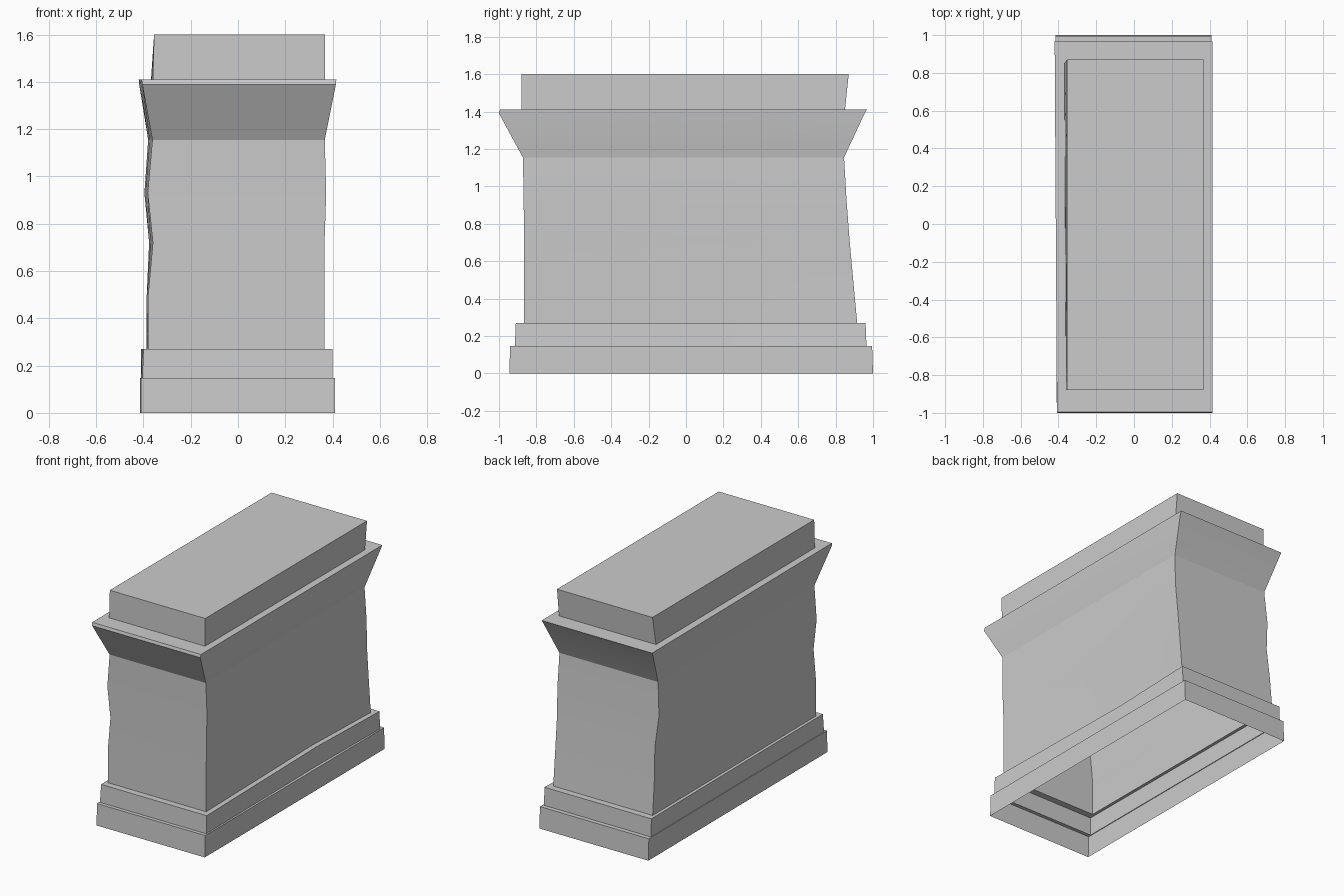
import bpy
import bmesh
import math

default = bpy.data.objects.get("Cube")
if default:
    bpy.data.objects.remove(default, do_unlink=True)

# Plain stone colour
stone = bpy.data.materials.new("pale grey stone")
stone.use_nodes = True
colour = (0.6, 0.6, 0.6, 1)
stone.diffuse_color = colour
stone.node_tree.nodes["Principled BSDF"].inputs["Base Color"].default_value = colour

DENT_Y = 0.31  # where the worn right-hand side sinks in


def ring(bm, z, left_front, left_back, right, front, back, dent=0):
    """One slightly uneven horizontal outline of the shell."""
    t = (DENT_Y - front) / (back - front)
    left_mid = left_front + (left_back - left_front) * t
    outline = [(left_front, front), (right, front), (right - dent, DENT_Y),
               (right, back), (left_back, back), (left_mid, DENT_Y)]
    return [bm.verts.new((x, y, z)) for x, y in outline]


def shell(name, sections, closed_top=False):
    """Skin a stack of outlines into an open-bottomed part."""
    bm = bmesh.new()
    rings = [ring(bm, *s) for s in sections]
    for low, high in zip(rings, rings[1:]):
        for i in range(len(low)):
            j = (i + 1) % len(low)
            bm.faces.new((low[i], low[j], high[j], high[i]))
    if closed_top:
        bm.faces.new(rings[-1])
    mesh = bpy.data.meshes.new(name)
    bm.to_mesh(mesh)
    bm.free()
    obj = bpy.data.objects.new(name, mesh)
    bpy.context.collection.objects.link(obj)
    mesh.materials.append(stone)
    bpy.ops.object.select_all(action="DESELECT")
    obj.select_set(True)
    bpy.context.view_layer.objects.active = obj
    bpy.ops.object.shade_smooth_by_angle(angle=math.radians(20))
    return obj


# Shared seams: each part starts on the outline where the one below ends
step_seam = (0.148, -0.405, -0.41, 0.4, -0.915, 0.965, 0.01)
body_seam = (0.27, -0.38, -0.388, 0.365, -0.865, 0.915, 0.022)
neck_seam = (1.155, -0.362, -0.38, 0.367, -0.872, 0.845)
cap_seam = (1.41, -0.36, -0.368, 0.367, -0.88, 0.85)

# Bottom plinth with its narrow ledge
shell("plinth", [
    (0, -0.41, -0.415, 0.41, -0.945, 1.0),
    (0.148, -0.41, -0.415, 0.41, -0.94, 0.995),
    step_seam,
])

# Second step of the base
shell("base_step", [
    step_seam,
    (0.27, -0.4, -0.41, 0.4, -0.91, 0.96, 0.022),
    body_seam,
])

# Worn, leaning body
shell("body", [
    body_seam,
    (0.5, -0.38, -0.386, 0.365, -0.865, 0.894, 0.015),
    (0.72, -0.36, -0.376, 0.366, -0.866, 0.874, 0.008),
    (0.93, -0.382, -0.396, 0.373, -0.868, 0.858, 0.005),
    neck_seam,
])

# Flared cornice with a thin lip and flat top
shell("cornice", [
    neck_seam,
    (1.39, -0.405, -0.418, 0.414, -1.0, 0.955),
    (1.41, -0.408, -0.42, 0.416, -0.995, 0.967),
    cap_seam,
])

# Block on top
shell("cap_block", [
    cap_seam,
    (1.6, -0.355, -0.355, 0.368, -0.88, 0.87),
], closed_top=True)
